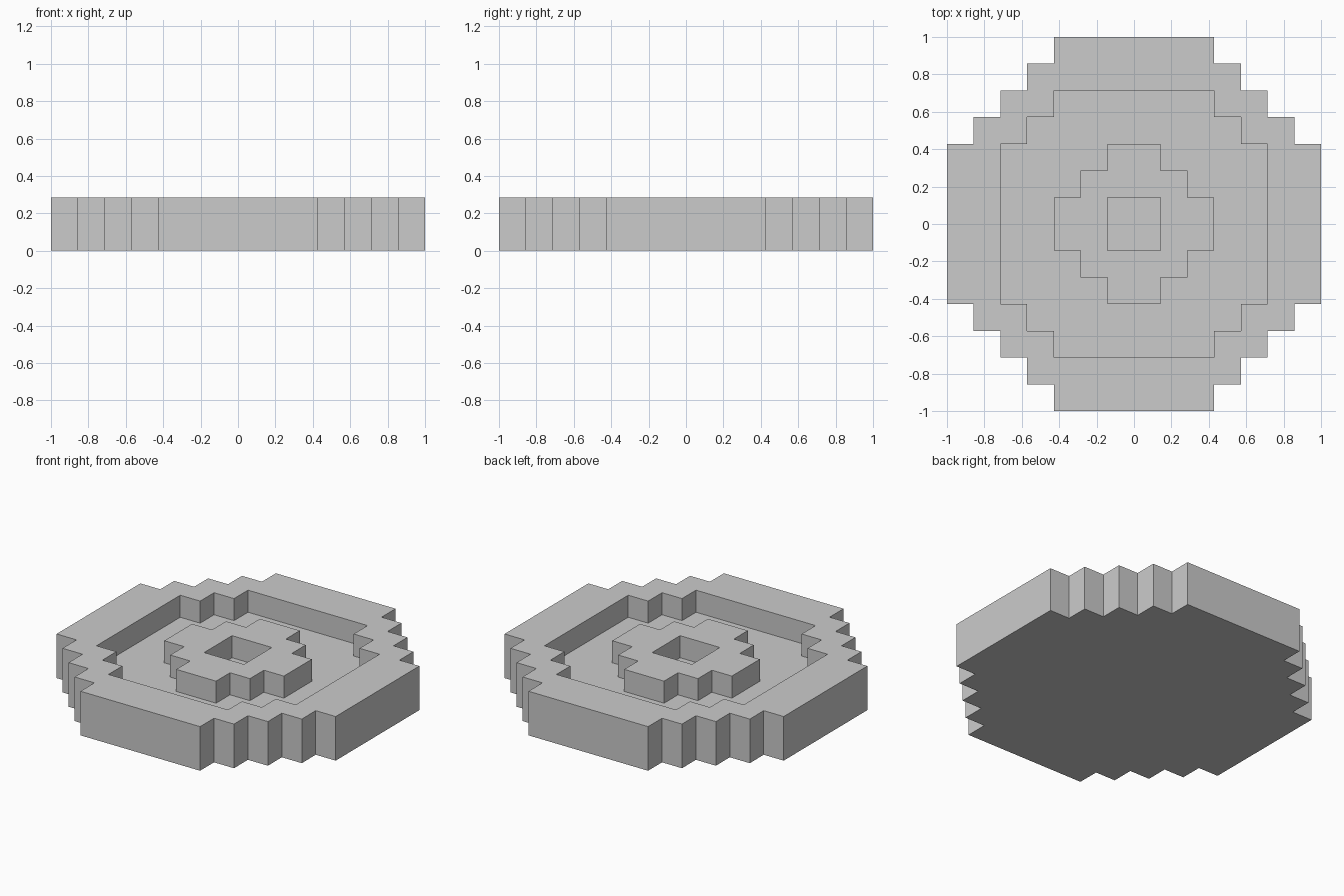
import bpy
import bmesh

if "Cube" in bpy.data.objects:
    bpy.data.objects.remove(bpy.data.objects["Cube"])

U = 1 / 7  # one block


def outline(radius, half_flat):
    """Stepped round outline: one quarter, turned four times."""
    quarter = [(radius, half_flat)]
    for i in range(radius - half_flat):
        x = radius - i - 1
        quarter += [(x, half_flat + i), (x, half_flat + i + 1)]
    points = []
    for _ in range(4):
        points += quarter
        quarter = [(-y, x) for x, y in quarter]
    return points


bm = bmesh.new()


def loop(points, level):
    return [bm.verts.new((x * U, y * U, level * U)) for x, y in points]


def wall(a, b):
    for i in range(len(a)):
        j = (i + 1) % len(a)
        bm.faces.new((a[i], a[j], b[j], b[i]))


def ring(outer, inner):
    """Flat surface between two outlines."""
    edges = [bm.edges.get((v[i - 1], v[i])) for v in (outer, inner) for i in range(len(v))]
    bmesh.ops.triangle_fill(bm, edges=edges, use_beauty=True, normal=(0, 0, 1))


rim, tray, hub, hole = outline(7, 3), outline(5, 3), outline(3, 1), outline(1, 1)

# Outer side and underside
rim_low, rim_top = loop(rim, 0), loop(rim, 2)
wall(rim_low, rim_top)
bm.faces.new(rim_low[::-1])

# Sunken tray, raised hub and square socket walls
tray_top, tray_low = loop(tray, 2), loop(tray, 1)
wall(tray_top, tray_low)
hub_low, hub_top = loop(hub, 1), loop(hub, 2)
wall(hub_low, hub_top)
hole_top, hole_low = loop(hole, 2), loop(hole, 1)
wall(hole_top, hole_low)

# Rim top, tray floor, hub top and socket floor
ring(rim_top, tray_top)
ring(tray_low, hub_low)
ring(hub_top, hole_top)
bm.faces.new(hole_low)

bmesh.ops.recalc_face_normals(bm, faces=bm.faces[:])
mesh = bpy.data.meshes.new("stepped_dish")
bm.to_mesh(mesh)
bm.free()
bpy.context.collection.objects.link(bpy.data.objects.new("stepped_dish", mesh))
